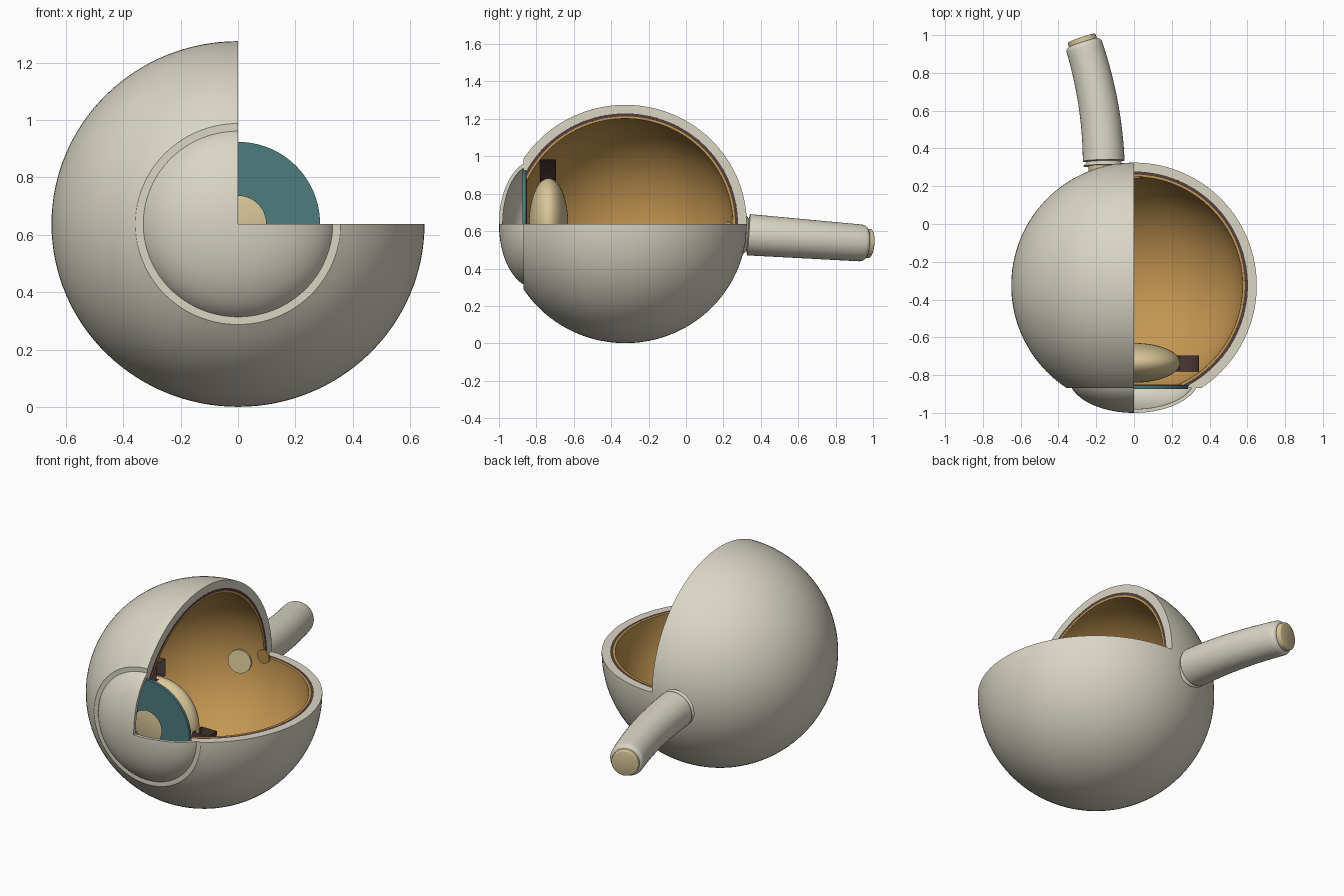
import bpy, bmesh
from math import sin, cos, pi, radians, sqrt, asin
from mathutils import Matrix, Vector

if "Cube" in bpy.data.objects:
    bpy.data.objects.remove(bpy.data.objects["Cube"])

CY, CZ, SQUASH = -0.325, 0.638, 0.98


def material(name, rgb):
    m = bpy.data.materials.new(name)
    m.use_nodes = True
    m.diffuse_color = (*rgb, 1)
    bsdf = m.node_tree.nodes["Principled BSDF"]
    bsdf.inputs["Base Color"].default_value = (*rgb, 1)
    bsdf.inputs["Roughness"].default_value = 0.6
    return m


ivory = material("ivory", (0.70, 0.67, 0.56))
brown = material("dark brown", (0.085, 0.05, 0.045))
gold = material("gold", (0.56, 0.31, 0.085))
amber = material("amber", (0.48, 0.25, 0.06))
teal = material("teal", (0.075, 0.20, 0.21))
cream = material("cream", (0.70, 0.57, 0.32))


def finish(bm, name, mat):
    bmesh.ops.recalc_face_normals(bm, faces=bm.faces)
    me = bpy.data.meshes.new(name)
    bm.to_mesh(me)
    bm.free()
    me.materials.append(mat)
    me.shade_smooth()
    me.set_sharp_from_angle(angle=radians(32))
    ob = bpy.data.objects.new(name, me)
    bpy.context.collection.objects.link(ob)
    return ob


def revolve(name, profile, mat, sweep=270, caps=True, squash=SQUASH, steps=96):
    """Turn a closed (radius, y) outline about the eye axis, starting at the top."""
    bm = bmesh.new()
    full = sweep == 360
    rings = []
    for i in range(steps if full else steps + 1):
        a = radians(90 + sweep * i / steps)
        rings.append([bm.verts.new((r * cos(a), y, CZ + r * sin(a) * squash))
                      for r, y in profile])
    n = len(profile)
    for i in range(steps):
        p, q = rings[i], rings[(i + 1) % len(rings)]
        for j in range(n):
            k = (j + 1) % n
            if profile[j][0] + profile[k][0] > 1e-6:
                bm.faces.new((p[j], p[k], q[k], q[j]))
    if caps and not full:
        bm.faces.new(rings[0])
        bm.faces.new(rings[-1])
    bmesh.ops.remove_doubles(bm, verts=bm.verts, dist=1e-5)
    return finish(bm, name, mat)


def arc(radius, front, n=48):
    """Globe arc from the front opening to the back pole."""
    start = asin((front - CY) / radius)
    pts = []
    for i in range(n + 1):
        t = start + (pi / 2 - start) * i / n
        pts.append((radius * cos(t) if i < n else 0, CY + radius * sin(t)))
    return pts


def shell(name, outer, inner, front, mat):
    revolve(name, arc(outer, front) + arc(inner, front)[::-1], mat)


# Nested cut-away layers of the globe
shell("outer_wall", 0.65, 0.603, -0.868, ivory)
shell("middle_layer", 0.603, 0.587, -0.856, brown)
shell("inner_lining", 0.587, 0.575, -0.852, gold)


# Domed front window
def dome(rim, depth, n=24):
    top = radians(72)
    return [(rim * sin(top * i / n) / sin(top),
             -0.868 - depth * (cos(top * i / n) - cos(top)) / (1 - cos(top)))
            for i in range(n + 1)]


revolve("front_dome", dome(0.33, 0.132) + dome(0.305, 0.112)[::-1], ivory)

# Coloured ring with a central opening
revolve("iris_ring", [(0.098, -0.873), (0.286, -0.873), (0.286, -0.855), (0.098, -0.855)],
        teal, sweep=360, squash=1)

# Square-section ring around the lens, open at its cut ends
revolve("lens_support_ring", [(0.242, -0.78), (0.345, -0.78), (0.345, -0.695), (0.242, -0.695)],
        brown, caps=False, squash=1)


def ellipsoid(name, centre, size, mat):
    bm = bmesh.new()
    bmesh.ops.create_uvsphere(bm, u_segments=64, v_segments=32, radius=1)
    bmesh.ops.transform(bm, verts=bm.verts,
                        matrix=Matrix.Translation(centre) @ Matrix.Diagonal((*size, 1)))
    return finish(bm, name, mat)


ellipsoid("lens", (0, -0.735, CZ), (0.245, 0.105, 0.245), cream)


# Discs lying on the back of the lining
def disc(name, centre, radius, depth, mat):
    bm = bmesh.new()
    bmesh.ops.create_cone(bm, cap_ends=True, segments=48, radius1=radius,
                          radius2=radius, depth=depth)
    aim = (Vector(centre) - Vector((0, CY, CZ))).to_track_quat('Z', 'Y')
    bmesh.ops.transform(bm, verts=bm.verts,
                        matrix=Matrix.Translation(centre) @ aim.to_matrix().to_4x4())
    return finish(bm, name, mat)


disc("nerve_disc", (-0.14, 0.217, 0.583), 0.068, 0.014, cream)
disc("focus_spot", (0, 0.246, CZ), 0.04, 0.012, amber)


# Nerve: a sheath and a longer core swept along one gentle bend
def bend(t):
    return Vector((-0.16 - 0.005 * t - 0.105 * t * t, 0.30 + 0.66 * t, 0.583 - 0.048 * t))


def tube(name, stations, mat, sides=40):
    bm = bmesh.new()
    rings = []
    for t, r in stations:
        along = (bend(t + 0.01) - bend(t - 0.01)).normalized()
        side = along.cross(Vector((0, 0, 1))).normalized()
        up = side.cross(along)
        rings.append([bm.verts.new(bend(t) + r * (side * cos(2 * pi * k / sides)
                                                  + up * sin(2 * pi * k / sides)))
                      for k in range(sides)])
    for p, q in zip(rings, rings[1:]):
        for k in range(sides):
            m = (k + 1) % sides
            bm.faces.new((p[k], p[m], q[m], q[k]))
    bm.faces.new(rings[0])
    bm.faces.new(rings[-1])
    return finish(bm, name, mat)


def rounded(t0, t1, r0, r1, edge):
    """Stations with rounded ends and a steady taper."""
    body = [(t0 + (t1 - t0) * i / 24, r0 + (r1 - r0) * i / 24) for i in range(1, 24)]
    turn = [i * pi / 12 for i in range(6)]
    first = [(t0 + edge * (1 - sin(a)), r0 - edge * 0.7 * (1 - cos(pi / 2 - a))) for a in turn[::-1]]
    last = [(t1 - edge * (1 - sin(a)), r1 - edge * 0.7 * (1 - cos(a))) for a in turn]
    return sorted(first + body + last)


tube("nerve_sheath", rounded(0.01, 1.0, 0.111, 0.098, 0.035), ivory)
tube("nerve_core", rounded(-0.09, 1.037, 0.08, 0.078, 0.008), cream)
